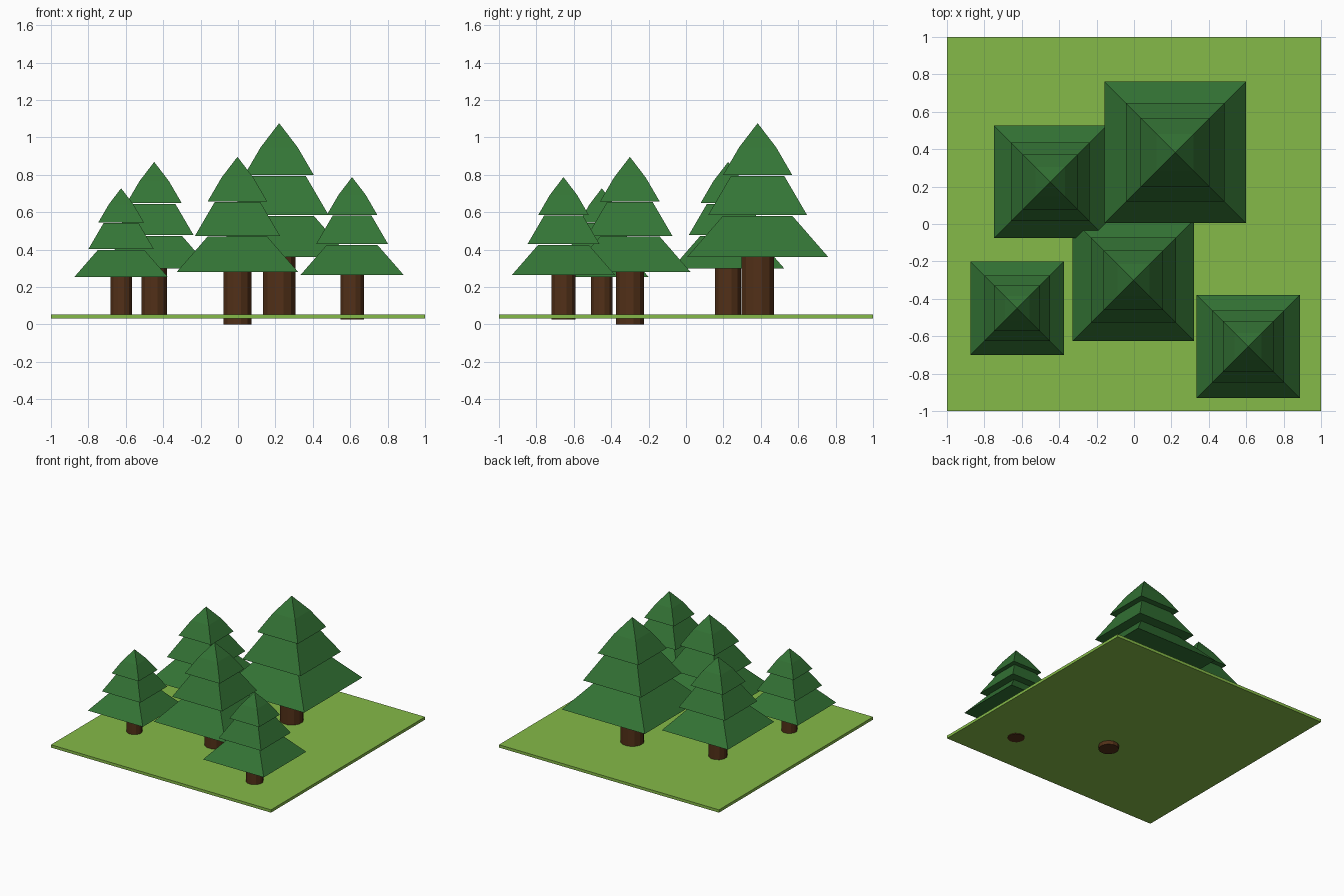
import bpy, bmesh, math
from mathutils import Matrix

if "Cube" in bpy.data.objects:
    bpy.data.objects.remove(bpy.data.objects["Cube"])


def material(name, rgb):
    m = bpy.data.materials.new(name)
    m.diffuse_color = (*rgb, 1)
    m.use_nodes = True
    m.node_tree.nodes["Principled BSDF"].inputs["Base Color"].default_value = m.diffuse_color
    return m


GRASS = material("grass", (0.235, 0.49, 0.065))
LEAF = material("needles", (0.034, 0.175, 0.036))
BARK = material("bark", (0.085, 0.03, 0.009))


def finish(bm, name, mat):
    bmesh.ops.recalc_face_normals(bm, faces=bm.faces)
    me = bpy.data.meshes.new(name)
    bm.to_mesh(me)
    bm.free()
    me.materials.append(mat)
    ob = bpy.data.objects.new(name, me)
    bpy.context.collection.objects.link(ob)
    return ob


def loft(name, sides, profile, mat):
    """Capped solid from (apothem or radius, height) rings; a 0 radius makes a tip."""
    bm = bmesh.new()
    k = math.sqrt(2) if sides == 4 else 1
    rings = []
    for r, z in profile:
        n = sides if r > 0 else 1
        rings.append([bm.verts.new((r * k * math.cos(math.tau * (i + .5) / sides),
                                    r * k * math.sin(math.tau * (i + .5) / sides), z))
                      for i in range(n)])
    for lo, hi in zip(rings, rings[1:]):
        for i in range(sides):
            j = (i + 1) % sides
            bm.faces.new([lo[i], lo[j], hi[0]] if len(hi) == 1 else [lo[i], lo[j], hi[j], hi[i]])
    bm.faces.new(rings[0][::-1])
    if len(rings[-1]) > 1:
        bm.faces.new(rings[-1])
    return finish(bm, name, mat)


# grass slab
bm = bmesh.new()
bmesh.ops.create_cube(bm, size=1, matrix=Matrix.Translation((0, 0, 0.0425)) @ Matrix.Diagonal((2, 2, 0.023, 1)))
finish(bm, "grass_slab", GRASS)

# tree parts at unit scale: trunk and three separate square tiers
PARTS = [
    ("trunk", 12, [(0.077, 0), (0.077, 0.28)], BARK),
    ("lower_tier", 4, [(0.325, 0.28), (0.160, 0.469)], LEAF),
    ("middle_tier", 4, [(0.227, 0.474), (0.122, 0.654)], LEAF),
    ("top_tier", 4, [(0.159, 0.658), (0.085, 0.785), (0, 0.896)], LEAF),
]

# trees: x, y, base height, scale
TREES = [
    (-0.003, -0.30, 0.0, 1.0),
    (0.22, 0.383, 0.035, 1.162),
    (-0.448, 0.225, 0.040, 0.925),
    (-0.625, -0.45, 0.038, 0.770),
    (0.61, -0.655, 0.026, 0.850),
]

for n, (x, y, z, s) in enumerate(TREES, 1):
    for part, sides, profile, mat in PARTS:
        ob = loft(f"tree_{n}_{part}", sides, profile, mat)
        ob.data.transform(Matrix.Translation((x, y, z)) @ Matrix.Scale(s, 4))
